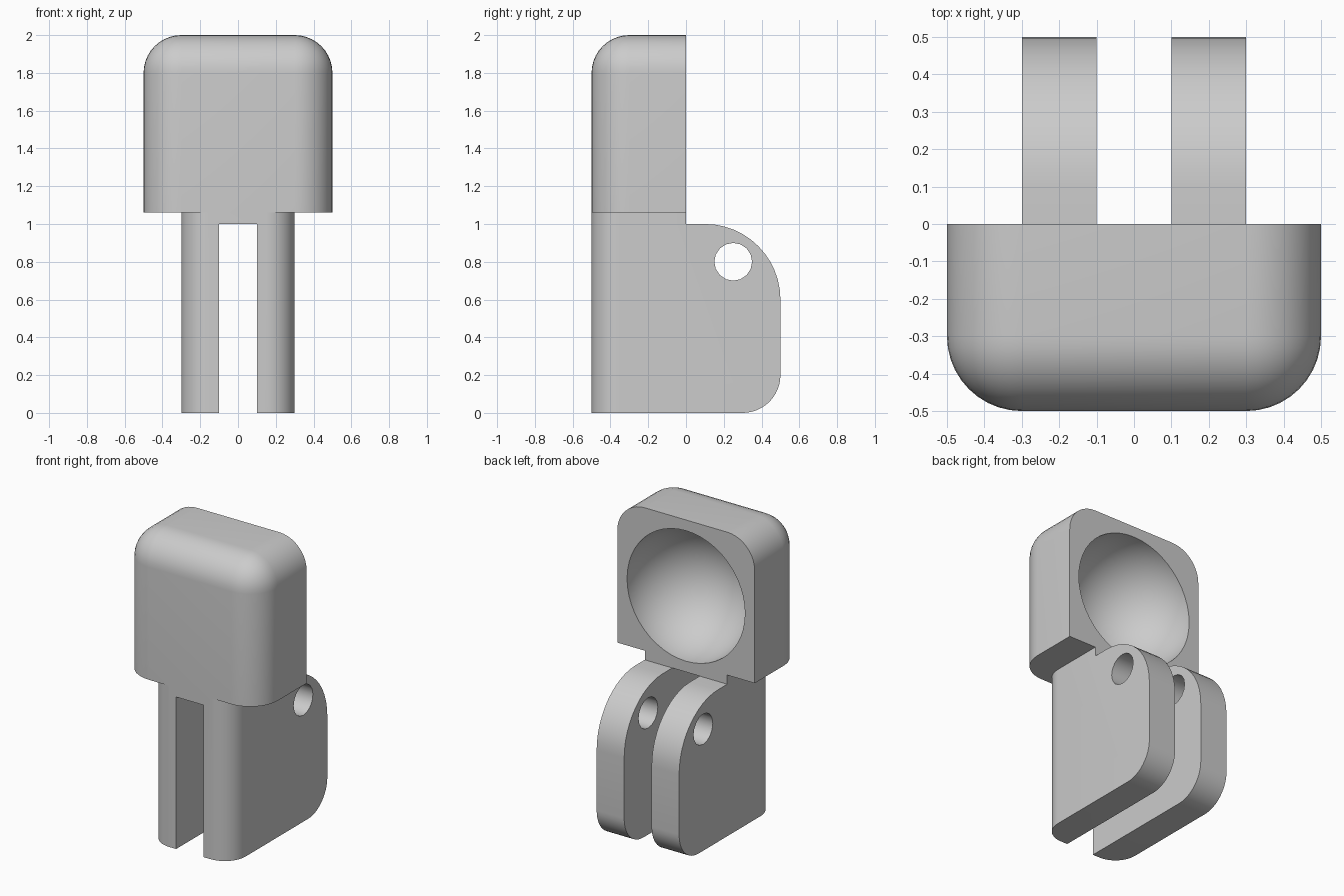
import bpy, bmesh
from math import sin, cos, pi, radians
from mathutils import Matrix, Vector

cube = bpy.data.objects.get("Cube")
if cube:
    bpy.data.objects.remove(cube)

grey = bpy.data.materials.new("plain grey")
grey.use_nodes = True
COLOUR = (0.6, 0.6, 0.6, 1)
grey.diffuse_color = COLOUR
grey.node_tree.nodes["Principled BSDF"].inputs["Base Color"].default_value = COLOUR


def to_object(name, bm):
    bmesh.ops.recalc_face_normals(bm, faces=bm.faces)
    mesh = bpy.data.meshes.new(name)
    bm.to_mesh(mesh)
    bm.free()
    mesh.materials.append(grey)
    obj = bpy.data.objects.new(name, mesh)
    bpy.context.collection.objects.link(obj)
    return obj


def add_box(bm, low, high):
    low, high = Vector(low), Vector(high)
    placing = Matrix.Translation((low + high) / 2) @ Matrix.Diagonal((*(high - low), 1))
    bmesh.ops.create_cube(bm, size=1, matrix=placing)


def round_edges(bm, radius, rule):
    edges = [e for e in bm.edges if rule(*(v.co for v in e.verts))]
    bmesh.ops.bevel(bm, geom=edges, offset=radius, segments=10, profile=0.5, affect='EDGES')


def combine(target, other, operation):
    mod = target.modifiers.new(operation.title(), 'BOOLEAN')
    mod.operation, mod.solver, mod.object = operation, 'EXACT', other
    bpy.context.view_layer.objects.active = target
    bpy.ops.object.modifier_apply(modifier=mod.name)
    bpy.data.objects.remove(other)


def arc(y, z, radius, start, steps=12):
    angles = [radians(start + 90 * i / steps) for i in range(steps + 1)]
    return [(y + radius * cos(a), z + radius * sin(a)) for a in angles]


# Base: side profile with neck and rounded back, extruded across the width
NECK_TOP = 1.06
profile = [(-0.5, 0)] + arc(0.3, 0.2, 0.2, -90) + arc(0.1, 0.6, 0.4, 0)
profile += [(0, 1), (0, NECK_TOP), (-0.5, NECK_TOP)]
bm = bmesh.new()
side = bm.faces.new([bm.verts.new((-0.3, y, z)) for y, z in profile])
extruded = bmesh.ops.extrude_face_region(bm, geom=[side])
moved = [v for v in extruded["geom"] if isinstance(v, bmesh.types.BMVert)]
bmesh.ops.translate(bm, verts=moved, vec=(0.6, 0, 0))
bmesh.ops.recalc_face_normals(bm, faces=bm.faces)
round_edges(bm, 0.15, lambda a, b: a.y < -0.49 and b.y < -0.49 and abs(a.z - b.z) > 0.5)
clip = to_object("hinged_clip", bm)

# Head: block rounded on the front and top, square at the back and bottom
bm = bmesh.new()
add_box(bm, (-0.5, -0.5, NECK_TOP), (0.5, 0, 2))


def head_rule(a, b):
    on_back = a.y > -0.01 and b.y > -0.01
    on_bottom = a.z < 1.1 and b.z < 1.1
    return not on_back and not on_bottom


round_edges(bm, 0.2, head_rule)
combine(clip, to_object("head", bm), 'UNION')

# Slot between the two legs
bm = bmesh.new()
add_box(bm, (-0.1, -0.7, -0.2), (0.1, 0.7, 1))
combine(clip, to_object("slot_cutter", bm), 'DIFFERENCE')

# Pin hole through both legs
bm = bmesh.new()
placing = Matrix.Translation((0, 0.25, 0.8)) @ Matrix.Rotation(pi / 2, 4, 'Y')
bmesh.ops.create_cone(bm, cap_ends=True, segments=16, radius1=0.1, radius2=0.1,
                      depth=1, matrix=placing)
combine(clip, to_object("pin_hole_cutter", bm), 'DIFFERENCE')

# Round bowl in the back of the head
bm = bmesh.new()
placing = Matrix.Translation((0, 0, 1.5)) @ Matrix.Rotation(pi / 2, 4, 'X')
bmesh.ops.create_uvsphere(bm, u_segments=48, v_segments=25, radius=0.43, matrix=placing)
combine(clip, to_object("bowl_cutter", bm), 'DIFFERENCE')

# Smooth shading with crisp corners
bpy.ops.object.select_all(action='DESELECT')
clip.select_set(True)
bpy.context.view_layer.objects.active = clip
bpy.ops.object.shade_smooth_by_angle(angle=radians(30))
